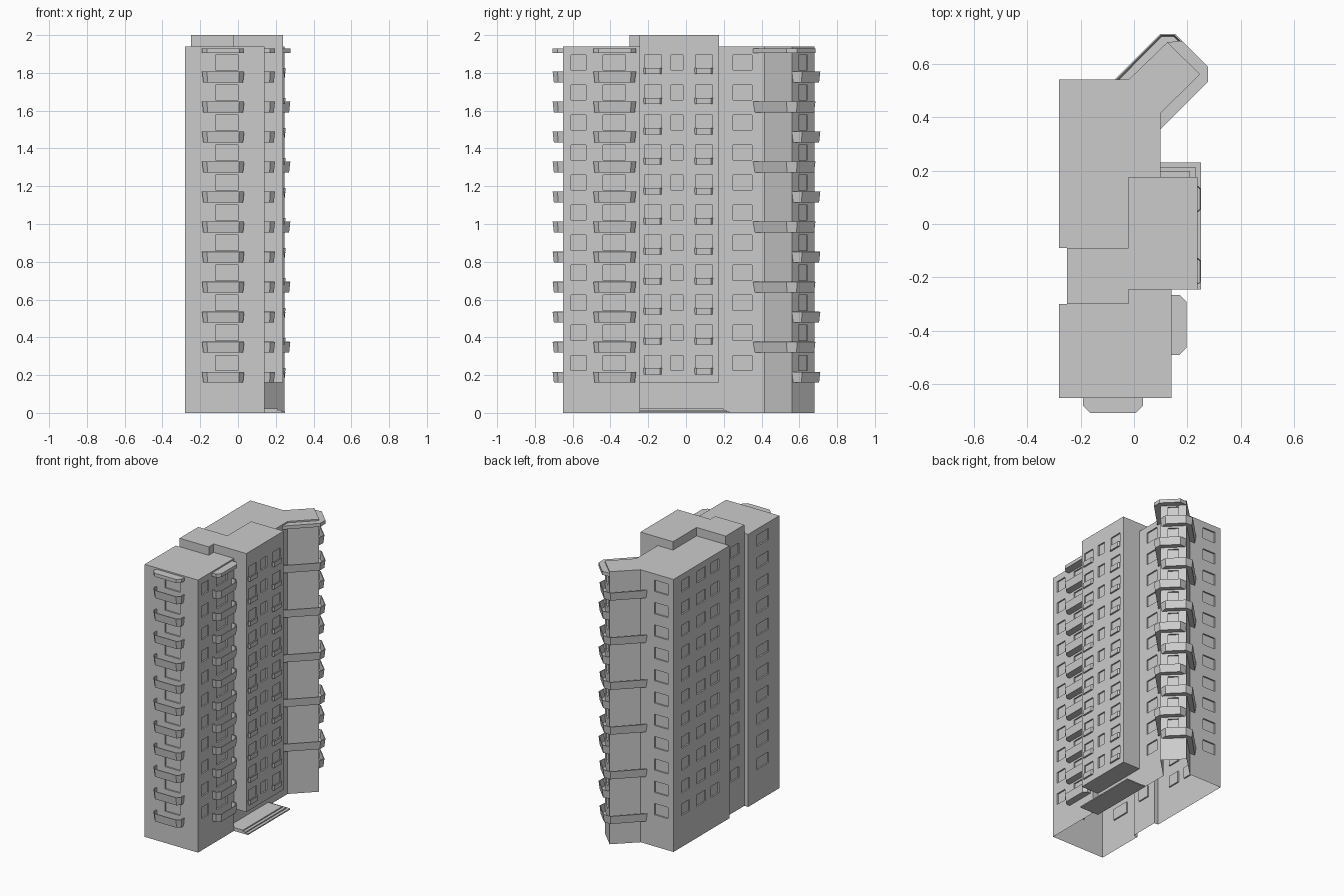
import bpy, bmesh
from mathutils import Vector

cube = bpy.data.objects.get("Cube")
if cube:
    bpy.data.objects.remove(cube)

concrete = bpy.data.materials.new("grey_concrete")
concrete.use_nodes = True
concrete.diffuse_color = (0.6, 0.6, 0.6, 1)
concrete.node_tree.nodes["Principled BSDF"].inputs["Base Color"].default_value = (0.6, 0.6, 0.6, 1)

FLOORS, STEP, ROOF, TOP = 11, 0.159, 1.94, 2.0


def finish(name, bm):
    mesh = bpy.data.meshes.new(name)
    bm.to_mesh(mesh)
    bm.free()
    mesh.materials.append(concrete)
    ob = bpy.data.objects.new(name, mesh)
    bpy.context.scene.collection.objects.link(ob)
    return ob


def cap(bm, outline, z, down=False):
    pts = outline[::-1] if down else outline
    bm.faces.new([bm.verts.new((x, y, z)) for x, y in pts])


def wall(bm, p, q, z0, z1, columns=()):
    """Wall from p to q with recessed windows on every floor."""
    p, q = Vector(p), Vector(q)
    length = (q - p).length
    d = (q - p) / length
    us = [0] + [u for c in columns for u in c] + [length]
    zs = [z0, z1]
    if columns:
        rows = [0.265 + STEP * k for k in range(FLOORS)]
        zs[1:1] = [z + s for z in rows for s in (-0.04, 0.04)]
    grid = [[bm.verts.new((*(p + d * u), z)) for u in us] for z in zs]
    panes = []
    for j in range(len(zs) - 1):
        for i in range(len(us) - 1):
            f = bm.faces.new((grid[j][i], grid[j][i + 1], grid[j + 1][i + 1], grid[j + 1][i]))
            if i % 2 and j % 2:
                panes.append(f)
    bm.normal_update()
    if panes:
        bmesh.ops.inset_individual(bm, faces=panes, thickness=0, depth=-0.01)


def prism(name, outline, z0, z1, windows={}, bottom=True):
    """Walls around an outline, with a roof and an optional underside."""
    bm = bmesh.new()
    for i, p in enumerate(outline):
        wall(bm, p, outline[(i + 1) % len(outline)], z0, z1, windows.get(i, ()))
    cap(bm, outline, z1)
    if bottom:
        cap(bm, outline, z0, True)
    return finish(name, bm)


def rect(x0, x1, y0, y1):
    return [(x0, y0), (x1, y0), (x1, y1), (x0, y1)]


def bay(p, q, depth, chamfer):
    """Chamfered balcony outline standing out from the wall p-q."""
    p, q = Vector(p), Vector(q)
    d = (q - p).normalized()
    n = Vector((d.y, -d.x))
    return [p, p + n * (depth - chamfer), p + n * depth + d * chamfer,
            q + n * depth - d * chamfer, q + n * (depth - chamfer), q]


def trays(name, path, floors, z0, z1, inner=(), flare=0.007, thick=0.006):
    """Open balcony trays, slightly wider at the rim, on the given floors."""
    path = [Vector(p) for p in path]
    low = []
    for i, p in enumerate(path):
        n = Vector((0, 0))
        for a, b in zip(path[max(i - 1, 0):i + 1], path[max(i, 1) if i else 1:i + 2]):
            s = (b - a).normalized()
            n += Vector((s.y, -s.x))
        low.append(p - n.normalized() * flare)
    bm = bmesh.new()
    for k in floors:
        h = STEP * k
        lo = [bm.verts.new((*p, z0 + h)) for p in low]
        hi = [bm.verts.new((*p, z1 + h)) for p in path]
        for i in range(len(path) - 1):
            bm.faces.new((lo[i], lo[i + 1], hi[i + 1], hi[i]))
        back = [bm.verts.new((*p, z0 + h)) for p in inner]
        bm.faces.new((lo + back)[::-1])
    ob = finish(name, bm)
    mod = ob.modifiers.new("thickness", 'SOLIDIFY')
    mod.thickness = thick
    mod.offset = -1


# Main block with angled wing, open underneath
outline = [(-0.28, -0.65), (0.14, -0.65), (0.14, -0.245), (0.10, -0.245),
           (0.10, 0.415), (0.247, 0.56), (0.125, 0.68), (-0.02, 0.54),
           (-0.28, 0.54), (-0.28, -0.09), (-0.25, -0.09), (-0.25, -0.30), (-0.28, -0.30)]
windows = {0: [(0.16, 0.28)], 1: [(0.04, 0.12), (0.21, 0.33)], 3: [(0.495, 0.595)],
           5: [(0.05, 0.12)], 7: [(0.11, 0.215)],
           8: [(0.09, 0.18), (0.26, 0.36), (0.42, 0.51)],
           10: [(0.06, 0.15)], 12: [(0.10, 0.23)]}
prism("main_block", outline, 0, ROOF, windows, bottom=False)

# Projecting stair tower over the entrance, and the raised roof behind it
prism("stair_tower", rect(0.10, 0.237, -0.245, 0.175), 0.16, TOP,
      {1: [(0.025, 0.115), (0.165, 0.23), (0.295, 0.385)]})
prism("raised_roof", [(-0.25, -0.30), (-0.02, -0.30), (-0.02, -0.245), (0.10, -0.245),
                      (0.10, 0.175), (-0.02, 0.175), (-0.02, -0.09), (-0.25, -0.09)],
      ROOF, TOP, bottom=False)

# Entrance steps
for i in range(3):
    prism(f"entrance_step_{i + 1}", rect(0.10, 0.25 - 0.02 * i, -0.245, 0.23 - 0.016 * i),
          0.008 * i, 0.008 * (i + 1))

# Balconies and canopies on the front block
every = range(FLOORS)
for name, p, q in (("front", (-0.19, -0.65), (0.033, -0.65)),
                   ("side", (0.14, -0.49), (0.14, -0.265))):
    shape = bay(p, q, 0.056, 0.026)
    trays(name + "_balconies", shape, every, 0.16, 0.217)
    prism(name + "_canopy", [tuple(v) for v in shape], 1.905, 1.93)

# Small balconies on the stair tower
for name, y in (("near", -0.225), ("far", 0.045)):
    trays(name + "_tower_balconies", bay((0.237, y), (0.237, y + 0.097), 0.014, 0.01),
          every, 0.203, 0.237, flare=0.002, thick=0.003)

# Wing balconies wrap the end and alternate between the two long sides
wrap = [(0.10, 0.355), (0.277, 0.532), (0.277, 0.588), (0.18, 0.685), (0.125, 0.68)]
wrap_back = [(0.247, 0.56), (0.10, 0.415)]


def mirrored(pts):
    return [(y - 0.434, x + 0.434) for x, y in pts[::-1]]


trays("wing_east_balconies", wrap, range(1, FLOORS, 2), 0.16, 0.217, wrap_back)
trays("wing_north_balconies", mirrored(wrap), range(0, FLOORS, 2), 0.16, 0.217,
      mirrored(wrap_back))
prism("wing_canopy", wrap + wrap_back, 1.905, 1.93)
